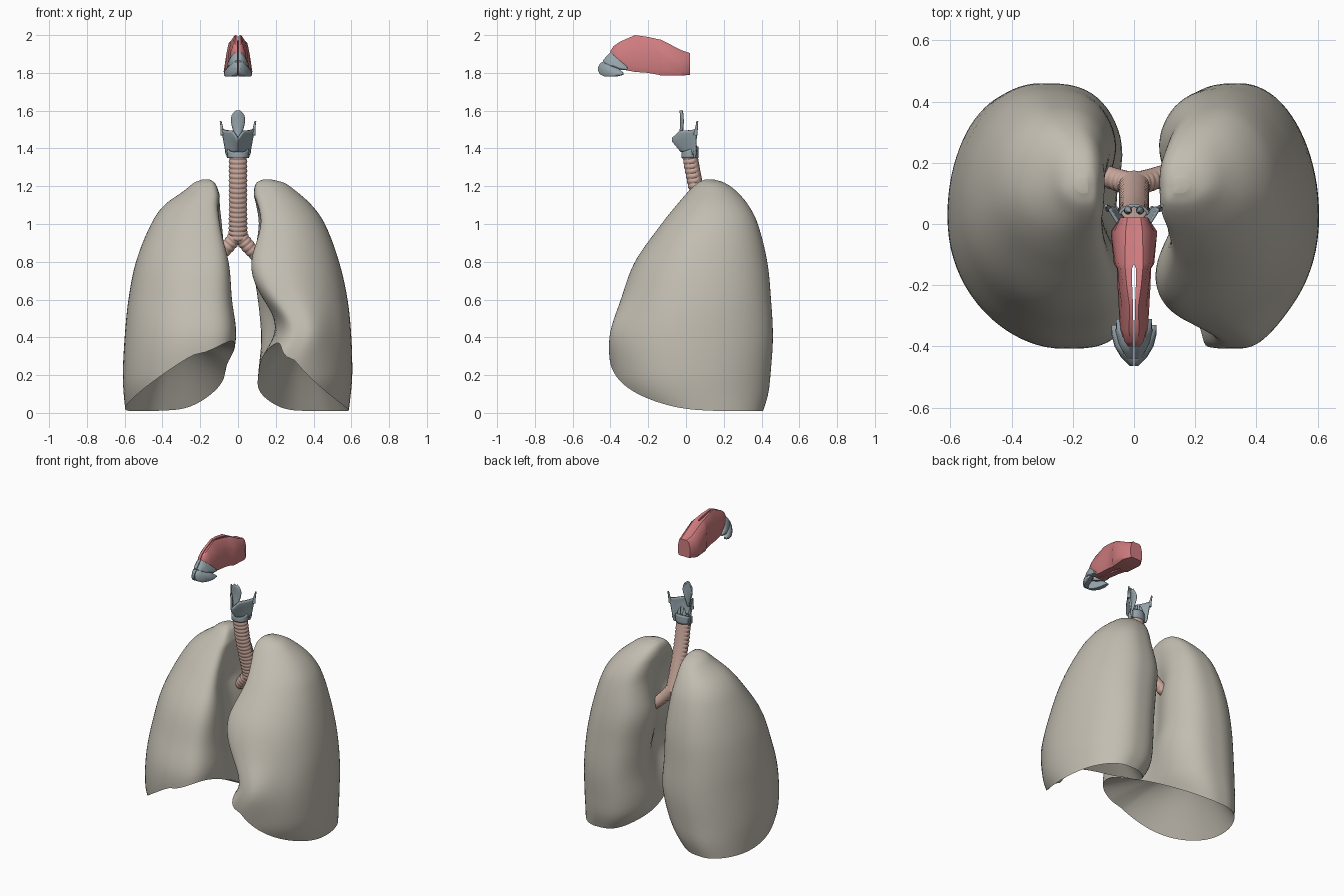
import bpy, bmesh
from math import sin, cos, pi, exp, copysign
from mathutils import Vector

if "Cube" in bpy.data.objects:
    bpy.data.objects.remove(bpy.data.objects["Cube"])


def material(name, rgb):
    m = bpy.data.materials.new(name)
    m.diffuse_color = (*rgb, 1)
    m.use_nodes = True
    m.node_tree.nodes["Principled BSDF"].inputs["Base Color"].default_value = m.diffuse_color
    return m


LUNG = material("lung_beige", (0.54, 0.51, 0.44))
CARTILAGE = material("cartilage_blue_grey", (0.30, 0.37, 0.40))
TRACHEA = material("airway_pink", (0.60, 0.40, 0.34))
MUCOSA = material("nasal_red", (0.62, 0.20, 0.21))


def sample(table, z):
    """Smooth interpolation of table rows keyed by their first number."""
    n = len(table)
    z = min(max(z, table[0][0]), table[-1][0])
    i = max(k for k in range(n - 1) if table[k][0] <= z)

    def slope(k, c):
        a, b = table[max(k - 1, 0)], table[min(k + 1, n - 1)]
        return (b[c] - a[c]) / (b[0] - a[0])
    h = table[i + 1][0] - table[i][0]
    t = (z - table[i][0]) / h
    out = []
    for c in range(1, len(table[0])):
        p, q, m, o = table[i][c], table[i + 1][c], slope(i, c) * h, slope(i + 1, c) * h
        out.append((2*t**3 - 3*t*t + 1)*p + (t**3 - 2*t*t + t)*m + (3*t*t - 2*t**3)*q + (t**3 - t*t)*o)
    return out


def loft(name, rings, mat, closed=True, caps=True, thick=0, angle=40):
    """Skin a list of equally long point rows."""
    bm = bmesh.new()
    rows = [[bm.verts.new(p) for p in r] for r in rings]
    n = len(rows[0])
    for a, b in zip(rows, rows[1:]):
        for i in range(n if closed else n - 1):
            j = (i + 1) % n
            bm.faces.new((a[i], a[j], b[j], b[i]))
    if caps and closed:
        bm.faces.new(rows[0])
        bm.faces.new(rows[-1])
    bmesh.ops.remove_doubles(bm, verts=bm.verts, dist=0.0001)
    bmesh.ops.recalc_face_normals(bm, faces=bm.faces)
    me = bpy.data.meshes.new(name)
    bm.to_mesh(me)
    bm.free()
    me.materials.append(mat)
    ob = bpy.data.objects.new(name, me)
    bpy.context.collection.objects.link(ob)
    if thick:
        s = ob.modifiers.new("thickness", 'SOLIDIFY')
        s.thickness = thick
        s.offset = 0
    bpy.ops.object.select_all(action='DESELECT')
    ob.select_set(True)
    bpy.context.view_layer.objects.active = ob
    bpy.ops.object.shade_smooth_by_angle(angle=angle * pi / 180)
    return ob


def tube(name, path, mat, hoops=0, flat=1.0, sides=24, steps=40):
    """Tube along (t, x, y, z, radius) keys, optionally with cartilage hoops."""
    rings = []
    for k in range(steps + 1):
        t = k / steps
        x, y, z, r = sample(path, t)
        a, b = sample(path, max(t - .02, 0)), sample(path, min(t + .02, 1))
        q = (Vector(b[:3]) - Vector(a[:3])).to_track_quat('Z', 'Y')
        ring = []
        for i in range(sides):
            u = 2 * pi * i / sides
            d = q @ Vector((cos(u), flat * sin(u), 0))
            bump = 0.12 * abs(sin(pi * hoops * t)) if d.y < 0.55 else 0.06
            ring.append(Vector((x, y, z)) + d * r * (1 + (bump if hoops else 0)))
        rings.append(ring)
    return loft(name, rings, mat, angle=60)


# Lungs: depth rows are z, front y, back y; width rows are medial x, lateral x
DEPTH = [(0, -.22, .405), (.1, -.34, .435), (.2, -.39, .447), (.4, -.405, .46), (.6, -.345, .45),
         (.8, -.27, .43), (1, -.13, .38), (1.1, -.05, .33), (1.18, .02, .26), (1.22, .065, .20), (1.235, .10, .15)]
RIGHT = [(.19, .595), (.11, .605), (.05, .61), (0, .60), (.015, .58), (.025, .54),
         (.06, .46), (.085, .39), (.105, .28), (.125, .23), (.15, .19)]
LEFT = [(.19, .585), (.11, .597), (.085, .605), (.085, .60), (.065, .58), (.045, .535),
        (.085, .46), (.085, .39), (.085, .30), (.10, .24), (.13, .18)]


def lung(name, side, widths, notch, lift, curve):
    table = [(d[0], w[0], w[1], d[1], d[2]) for d, w in zip(DEPTH, widths)]
    n, rows, under = 80, 48, 14

    def point(a, v):
        c, s = cos(a), sin(a)
        rim = 0.01 + lift * (0.5 - 0.5 * (0.6 * c + 0.8 * s)) ** curve
        z = rim + (1.235 - rim) * sin(v * pi / 2)
        xm, xl, yf, yb = sample(table, z)
        rx, ry = (xl - xm) / 2, (yb - yf) / 2
        p = 0.62 if c < 0 else (0.92 if s < 0 else 1)
        x = (xm + xl) / 2 + rx * copysign(abs(c) ** p, c)
        y = (yf + yb) / 2 + ry * copysign(abs(s) ** (0.92 if s < 0 else 1), s)
        x += rx * (-0.26 * s * s if s < 0 else 0.02 * s * s)
        # hollow facing the heart and airways, and the notch in the front border
        fade = min(1, max(0, (1.15 - z) / .25)) * min(1, max(0, (z - .1) / .45))
        x += 0.09 * exp(-((y - .05) / .16) ** 2) * max(0, -c) * fade
        x += notch * exp(-((z - .45) / (.17 if z > .45 else .15)) ** 2) * max(0, -.6 * c - .8 * s) ** 1.8
        return Vector((side * x, y, z))

    angles = [2 * pi * i / n for i in range(n)]
    rings = []
    edge = [point(a, 0) for a in angles]
    top = Vector((side * .33, .05, .40))
    for k in range(under):
        t = 1 - k / under
        rings.append([Vector((e.x + (top.x - e.x) * t, e.y + (top.y - e.y) * t,
                              e.z + (top.z - e.z) * sin(t * pi / 2))) for e in edge])
    rings += [[point(a, k / rows) for a in angles] for k in range(rows + 1)]
    rings.append([sum(rings[-1], Vector()) / n] * n)
    loft(name, rings, LUNG, caps=False, angle=55)


lung("right_lung", -1, RIGHT, 0, .37, 2.1)
lung("left_lung", 1, LEFT, 0.13, .36, 2.8)

# Windpipe and its two main branches
tube("trachea", [(0, 0, .02, 1.37, .044), (.35, 0, .05, 1.21, .044), (.7, 0, .095, 1.05, .044),
                 (1, 0, .135, .92, .046)], TRACHEA, hoops=18, flat=.85, steps=108)
for side, label in ((-1, "right"), (1, "left")):
    tube(label + "_bronchus", [(0, 0, .128, .95, .036), (.4, side * .055, .145, .88, .034),
                               (.75, side * .125, .165, .81, .03), (1, side * .22, .17, .73, .022)],
         TRACHEA, hoops=9, steps=54)


# Larynx: V-shaped shield plate with horns, ring below, leaf above
def shield(s, v):
    lo = 1.385 - .02 * abs(s)
    hi = 1.455 + .04 * min(1, abs(s) / .35) + .01 * abs(s) ** 6
    w = .06 + .025 * v
    front = -.025 - .045 * min(1, v * 1.3)
    back = .052 + .004 * v
    return Vector((w * s, front + (back - front) * abs(s) ** 1.1, lo + (hi - lo) * v))


loft("thyroid_cartilage", [[shield(i / 10 - 1, k / 8) for i in range(21)] for k in range(9)],
     CARTILAGE, closed=False, thick=.01)
for side, label in ((-1, "right"), (1, "left")):
    tube(label + "_upper_horn", [(0, side * .083, .05, 1.47, .011), (.5, side * .086, .056, 1.51, .007),
                                 (1, side * .092, .06, 1.545, .005)], CARTILAGE, sides=10, steps=8)
    tube(label + "_lower_horn", [(0, side * .06, .049, 1.385, .01), (1, side * .052, .045, 1.35, .006)],
         CARTILAGE, sides=10, steps=5)
    tube(label + "_arytenoid", [(0, side * .02, .045, 1.405, .014), (.5, side * .018, .045, 1.43, .009),
                                (1, side * .01, .04, 1.455, .003)], CARTILAGE, sides=10, steps=8)


def ring_band(i, v):
    a = 2 * pi * i / 32
    hi = 1.38 + .03 * (.5 + .5 * sin(a))
    return Vector((.05 * cos(a), .02 + .04 * sin(a), 1.35 + (hi - 1.35) * v))


loft("cricoid_cartilage", [[ring_band(i, k / 4) for i in range(32)] for k in range(5)],
     CARTILAGE, caps=False, thick=.01)


def leaf(s, v):
    w = sample([(0, .01), (.3, .02), (.65, .035), (.88, .029), (1, .008)], v)[0]
    return Vector((w * s, -.042 + .012 * s * s + .008 * sin(v * pi) + .012 * v, 1.43 + .17 * v))


loft("epiglottis", [[leaf(i / 5 - 1, k / 14) for i in range(11)] for k in range(15)],
     CARTILAGE, closed=False, thick=.008)


# Nose: rows are y, bottom z, top z, inner x, top x, bottom x
def nose_half(name, side, rows, mat):
    rings = []
    for y, zb, zt, xi, xt, xb in rows:
        h = zt - zb
        prof = [(xi, zb), (xi + (xb - xi) * .85, zb), (xb, zb + .15 * h), (xb * .5 + xt * .5 + .004, zb + .6 * h),
                (xt, zt - .1 * h), (xi + (xt - xi) * .6, zt), (xi, zt - .02 * h)]
        rings.append([Vector((side * x, y, z)) for x, z in prof])
    loft(name, rings, mat, angle=35)


CAVITY = [(.022, 1.79, 1.905, 0, .036, .045), (-.025, 1.785, 1.92, 0, .046, .076),
          (-.13, 1.785, 1.975, 0, .05, .066), (-.145, 1.79, 1.978, .006, .044, .056),
          (-.20, 1.80, 1.99, .006, .036, .054), (-.27, 1.805, 2.0, .003, .022, .05),
          (-.35, 1.82, 1.965, .002, .026, .045), (-.385, 1.87, 1.94, .002, .02, .032),
          (-.40, 1.89, 1.915, .002, .012, .02)]
UPPER = [(-.31, 1.815, 1.83, .04, .052, .058), (-.35, 1.815, 1.87, .03, .044, .060),
         (-.39, 1.825, 1.92, .002, .022, .05), (-.42, 1.835, 1.89, .002, .022, .036),
         (-.44, 1.84, 1.865, .002, .016, .02)]
WING = [(-.33, 1.79, 1.80, .055, .066, .074), (-.36, 1.782, 1.825, .04, .06, .074),
        (-.40, 1.78, 1.84, .025, .05, .064), (-.435, 1.782, 1.862, .002, .03, .043),
        (-.455, 1.792, 1.85, .002, .016, .022), (-.465, 1.81, 1.83, .002, .007, .01)]
for side, label in ((-1, "right"), (1, "left")):
    nose_half(label + "_nasal_cavity", side, CAVITY, MUCOSA)
    nose_half(label + "_upper_nose_cartilage", side, UPPER, CARTILAGE)
    nose_half(label + "_nostril_cartilage", side, WING, CARTILAGE)
